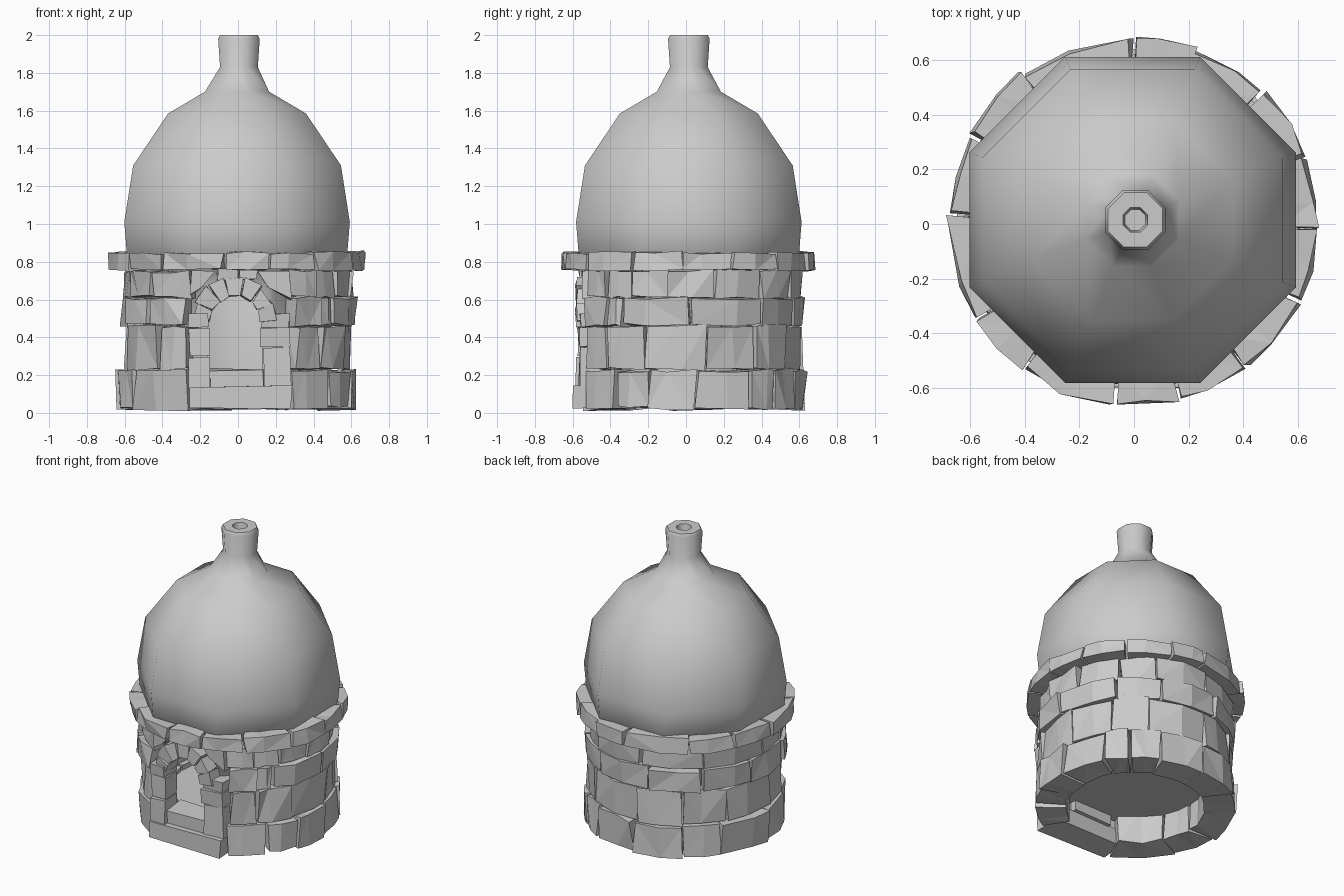
import bpy, bmesh, math, random
from mathutils import Vector

random.seed(7)
if "Cube" in bpy.data.objects:
    bpy.data.objects.remove(bpy.data.objects["Cube"])

grey = bpy.data.materials.new("stone grey")
grey.use_nodes = True
tone = (0.6, 0.6, 0.6, 1)
grey.diffuse_color = tone
grey.node_tree.nodes["Principled BSDF"].inputs["Base Color"].default_value = tone


def finish(bm, name):
    bmesh.ops.recalc_face_normals(bm, faces=bm.faces)
    mesh = bpy.data.meshes.new(name)
    bm.to_mesh(mesh)
    bm.free()
    mesh.materials.append(grey)
    obj = bpy.data.objects.new(name, mesh)
    bpy.context.collection.objects.link(obj)
    return obj


def jitter(amount):
    return random.uniform(-amount, amount)


def loft(bm, sections, rough=0.0):
    """Closed solid through a row of four-cornered sections."""
    rings = [[bm.verts.new(Vector(p) + Vector([jitter(rough) for _ in p])) for p in s]
             for s in sections]
    for a, b in zip(rings, rings[1:]):
        for i in range(4):
            j = (i + 1) % 4
            bm.faces.new((a[i], a[j], b[j], b[i]))
    bm.faces.new(rings[0])
    bm.faces.new(rings[-1])


def polar(radius, degrees, z):
    a = math.radians(degrees)
    return (radius * math.cos(a), radius * math.sin(a), z)


def course(name, joints, low, high, inner, outer, rough=0.009):
    """Ring of rough stones between successive joint angles."""
    bm = bmesh.new()
    for start, end in zip(joints, joints[1:]):
        gap = 0.6
        out = outer + jitter(0.01)
        bottom, top = low + 0.003 + jitter(0.006), high - 0.003 + jitter(0.006)
        sections = []
        for t in (0, random.uniform(0.35, 0.65), 1):
            a = start + gap + (end - start - 2 * gap) * t
            sections.append([polar(inner, a, bottom), polar(out, a + jitter(0.8), bottom),
                             polar(out + jitter(0.015), a + jitter(0.8), top), polar(inner, a, top)])
        loft(bm, sections, rough)
    bmesh.ops.triangulate(bm, faces=bm.faces)
    bmesh.ops.translate(bm, verts=bm.verts, vec=(-0.003, 0.008, 0))
    return finish(bm, name)


def blocks(name, quads, front, back, rough=0.008):
    """Stones drawn as x-z outlines and given depth."""
    bm = bmesh.new()
    for quad in quads:
        f = front + jitter(0.012)
        loft(bm, [[(x, y, z) for x, z in quad] for y in (f, back)], rough)
    return finish(bm, name)


def rect(x0, x1, z0, z1):
    return [(x0, z0), (x1, z0), (x1, z1), (x0, z1)]


# Stone courses, left open at the doorway
course("base_course", [-62, -38, -19, 4, 32, 47, 65, 93, 123, 146, 179, 206, 245],
       0.02, 0.23, 0.43, 0.625)
course("second_course", [-60, -44, -22, 10, 36, 58, 95, 123, 150, 186, 226, 244],
       0.23, 0.46, 0.51, 0.605)
course("third_course", [-61, -44, -34, 2, 39, 66, 103, 135, 166, 200, 221, 243],
       0.46, 0.61, 0.51, 0.62)
course("fourth_course", [-64, -46, -30, -10, 14, 40, 62, 97, 136, 178, 200, 222, 246],
       0.61, 0.755, 0.51, 0.6)
course("rim_course", [-2, 21, 45, 70, 90, 127, 152, 178, 212, 233, 264, 285, 308, 334, 358],
       0.755, 0.85, 0.53, 0.675, 0.006)

# Doorway sill and step
blocks("door_sill", [rect(-0.25, 0.28, 0.03, 0.14)], -0.6, -0.42)
blocks("door_step", [rect(-0.15, 0.14, 0.13, 0.23)], -0.57, -0.4)

# Door jambs
blocks("right_jamb", [rect(-0.26, -0.155, a, b)
                      for a, b in ((0.135, 0.295), (0.3, 0.445), (0.45, 0.52))], -0.575, -0.44)
blocks("left_jamb", [rect(x, 0.275, a, b)
                     for x, a, b in ((0.14, 0.135, 0.345), (0.12, 0.355, 0.45), (0.125, 0.455, 0.52))],
       -0.565, -0.44)

# Arch stones
arch = []
count = 7
for i in range(count):
    a, b = (math.pi * (i + s) / count for s in (0.04, 0.96))
    out = 0.23 + jitter(0.015)
    arch.append([(-0.015 + r * math.cos(t), 0.485 + r * math.sin(t))
                 for r, t in ((0.135, a), (out, a), (out, b), (0.135, b))])
blocks("door_arch", arch, -0.575, -0.45)

# Small stones filling in around the arch
blocks("arch_fillers", [
    [(-0.25, 0.62), (-0.19, 0.66), (-0.12, 0.755), (-0.25, 0.755)],
    [(0.16, 0.67), (0.28, 0.6), (0.27, 0.755), (0.1, 0.755)],
    rect(-0.11, 0.0, 0.705, 0.76), rect(0.005, 0.1, 0.705, 0.76)], -0.56, -0.45, 0.006)

# Eight-sided dome with chimney, turned from one hollow profile
profile = [(0.038, 1.96), (0.045, 2.0), (0.1, 2.0), (0.11, 1.98), (0.1, 1.83), (0.17, 1.7),
           (0.365, 1.585), (0.55, 1.31), (0.597, 1.01), (0.58, 0.8), (0.5, 0.74), (0.49, 0.19),
           (0.465, 0.19), (0.47, 0.74), (0.54, 1.0), (0.5, 1.3), (0.32, 1.54)]
sides = 8


def octagon(bm, apothem, z):
    r = apothem / math.cos(math.pi / sides)
    shift = Vector((0.005 if z > 1.75 else -0.005, 0.015, 0))
    return [bm.verts.new(Vector(polar(r, (k + 0.5) * 360 / sides, z)) + shift)
            for k in range(sides)]


bm = bmesh.new()
rings = [octagon(bm, apothem, z) for apothem, z in profile]
for a, b in zip(rings, rings[1:]):
    for k in range(sides):
        n = (k + 1) % sides
        bm.faces.new((a[k], a[n], b[n], b[k]))
bm.faces.new(rings[0])
bm.faces.new(rings[-1])
dome = finish(bm, "dome")

# Arched cutter opens the dome wall behind the door
bm = bmesh.new()
outline = [(-0.16, 0.15), (0.13, 0.15)]
outline += [(-0.015 + 0.145 * math.cos(math.pi * i / 8), 0.485 + 0.145 * math.sin(math.pi * i / 8))
            for i in range(9)]
front = bm.faces.new([bm.verts.new((x, -0.8, z)) for x, z in outline])
depth = bmesh.ops.extrude_face_region(bm, geom=[front])
bmesh.ops.translate(bm, vec=(0, 0.6, 0),
                    verts=[v for v in depth["geom"] if isinstance(v, bmesh.types.BMVert)])
cutter = finish(bm, "door_cutter")
cutter.hide_render = True
cut = dome.modifiers.new("door", 'BOOLEAN')
cut.operation = 'DIFFERENCE'
cut.solver = 'EXACT'
cut.object = cutter
bpy.context.view_layer.objects.active = dome
dome.select_set(True)
bpy.ops.object.modifier_apply(modifier="door")
bpy.data.objects.remove(cutter)
bpy.ops.object.shade_smooth_by_angle(angle=math.radians(60))

# Hearth floor closing the chamber
bm = bmesh.new()
bm.faces.new(octagon(bm, 0.475, 0.2))
finish(bm, "hearth_floor")
